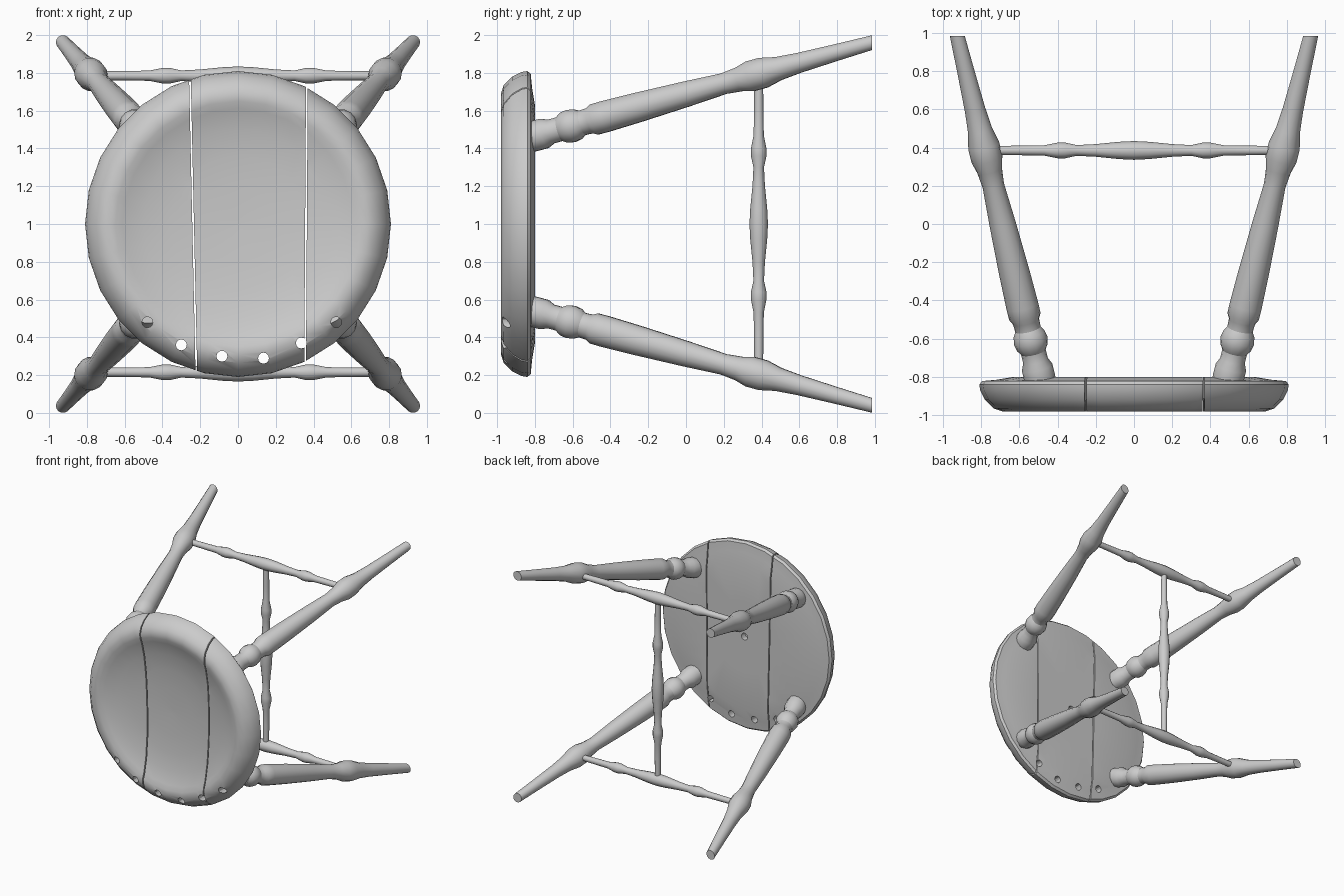
import bpy, bmesh, math
from mathutils import Vector

if "Cube" in bpy.data.objects:
    bpy.data.objects.remove(bpy.data.objects["Cube"])


def lathe(name, start, end, profile, sides, cut_y=None):
    """Turn (position 0..1, radius) points around the line start -> end."""
    start, end = Vector(start), Vector(end)
    axis = end - start
    rot = axis.to_track_quat('Z', 'Y')
    bm = bmesh.new()
    rings = []
    for t, r in profile:
        c = start + axis * t
        rings.append([bm.verts.new(c + rot @ Vector((r * math.cos(a), r * math.sin(a), 0)))
                      for a in (2 * math.pi * i / sides for i in range(sides))])
    for a, b in zip(rings, rings[1:]):
        for i in range(sides):
            j = (i + 1) % sides
            bm.faces.new((a[i], a[j], b[j], b[i]))
    bm.faces.new(rings[0])
    bm.faces.new(rings[-1])
    if cut_y is not None:
        geom = bm.verts[:] + bm.edges[:] + bm.faces[:]
        res = bmesh.ops.bisect_plane(bm, geom=geom, plane_co=(0, cut_y, 0),
                                     plane_no=(0, 1, 0), clear_outer=True)
        edges = [e for e in res['geom_cut'] if isinstance(e, bmesh.types.BMEdge)]
        bmesh.ops.edgeloop_fill(bm, edges=edges)
    bmesh.ops.recalc_face_normals(bm, faces=bm.faces[:])
    mesh = bpy.data.meshes.new(name)
    bm.to_mesh(mesh)
    bm.free()
    ob = bpy.data.objects.new(name, mesh)
    bpy.context.collection.objects.link(ob)
    return ob


def activate(ob):
    bpy.ops.object.select_all(action='DESELECT')
    ob.select_set(True)
    bpy.context.view_layer.objects.active = ob


def smooth(ob, angle=30):
    activate(ob)
    bpy.ops.object.shade_smooth_by_angle(angle=math.radians(angle))


def carve(ob, cutter):
    cutter.hide_render = True
    activate(ob)
    mod = ob.modifiers.new("carve", 'BOOLEAN')
    mod.operation, mod.solver, mod.object = 'DIFFERENCE', 'EXACT', cutter
    bpy.ops.object.modifier_apply(modifier=mod.name)
    bpy.data.objects.remove(cutter)


# dished round seat, profile as (y, radius) from the dish to the underside
seat_pts = [(-.895, .02), (-.90, .2), (-.91, .36), (-.93, .5), (-.96, .61), (-.977, .65),
            (-.98, .69), (-.965, .735), (-.92, .78), (-.87, .805), (-.84, .81),
            (-.822, .795), (-.815, .72), (-.80, .63), (-.80, .3)]
seat = lathe("seat", (0, -1, 1), (0, 0, 1), [(y + 1, r) for y, r in seat_pts], 28)

# narrow gaps between the three planks
for top_x, bottom_x in ((-.255, -.22), (.365, .355)):
    bpy.ops.mesh.primitive_cube_add(size=1, location=((top_x + bottom_x) / 2, -.9, 1))
    gap = bpy.context.object
    gap.scale = (.009, 1, 2)
    gap.rotation_euler.y = math.atan2(top_x - bottom_x, 1.6)
    carve(seat, gap)

# spindle holes along the rim, and one blind hole in the underside
for x, z in ((-.48, .48), (-.30, .36), (-.085, .30), (.135, .29), (.335, .37), (.52, .48)):
    carve(seat, lathe("hole_cutter", (x, -1.1, z), (x, -.7, z), [(0, .029), (1, .029)], 12))
carve(seat, lathe("hole_cutter", (0, -.85, 1), (0, -.7, 1), [(0, .03), (1, .03)], 12))
smooth(seat)

# four splayed turned legs, profile as (y, radius)
leg_pts = [(-.86, .08), (-.80, .082), (-.75, .082), (-.715, .066), (-.67, .066), (-.645, .083),
           (-.61, .09), (-.575, .083), (-.55, .068), (-.51, .07), (-.485, .084), (-.43, .085),
           (-.25, .08), (0, .069), (.2, .057), (.28, .066), (.34, .083), (.41, .083),
           (.49, .064), (.6, .054), (.8, .045), (1.04, .036)]
y0, y1 = leg_pts[0][0], leg_pts[-1][0]
for sx, side in ((-1, "left"), (1, "right")):
    for sz, level in ((-1, "lower"), (1, "upper")):
        def on_axis(y):
            return (sx * (.495 + .241 * (y + .8)), y, 1 + sz * (.466 + .277 * (y + .8)))
        leg = lathe(f"{level}_{side}_leg", on_axis(y0), on_axis(y1),
                    [((y - y0) / (y1 - y0), r) for y, r in leg_pts], 14, cut_y=.985)
        smooth(leg)

# turned stretchers: half profile (distance from middle, radius) mirrored
half = [(0, .049), (.08, .045), (.2, .033), (.30, .028), (.36, .041), (.40, .041),
        (.47, .027), (.6, .025), (.77, .023)]
full = [(-d, r) for d, r in reversed(half[1:])] + half
stretcher = [((d + .77) / 1.54, r) for d, r in full]
for z, level in ((.215, "lower"), (1.785, "upper")):
    smooth(lathe(f"{level}_stretcher", (-.77, .385, z), (.77, .385, z), stretcher, 12))
smooth(lathe("cross_stretcher", (0, .385, .23), (0, .385, 1.77), stretcher, 12))
